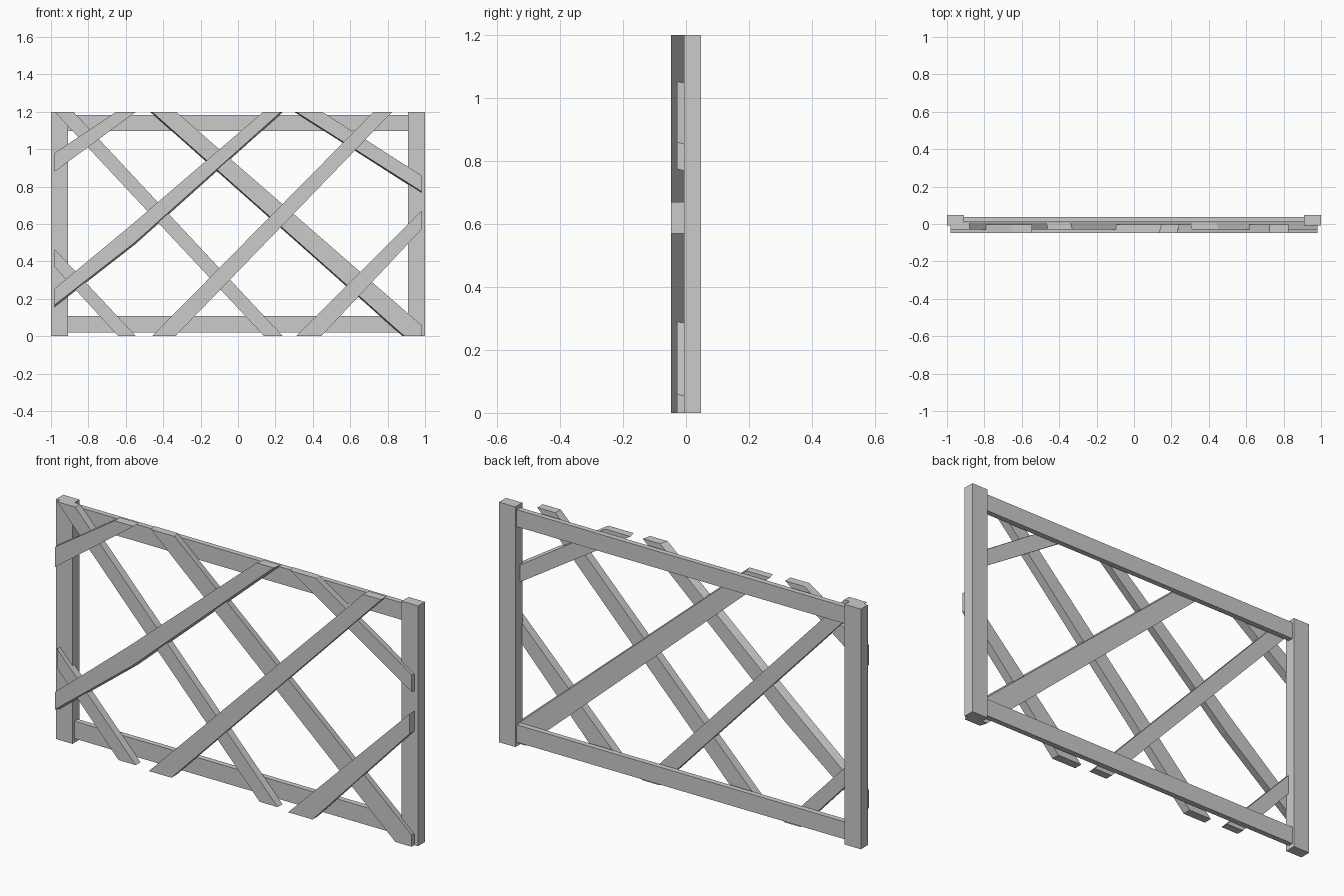
import bpy
import bmesh

cube = bpy.data.objects.get("Cube")
if cube:
    bpy.data.objects.remove(cube, do_unlink=True)

grey = bpy.data.materials.new("plain_grey")
grey.use_nodes = True
GREY = (0.6, 0.6, 0.6, 1)
grey.diffuse_color = GREY
grey.node_tree.nodes["Principled BSDF"].inputs["Base Color"].default_value = GREY

HEIGHT, SIDE = 1.2, 0.98   # slats are trimmed flush to these limits


def board(name, outline, y_front, y_back, skew=0.0):
    """Extrude an x-z outline in y; skew lowers the back so an edge tapers."""
    bm = bmesh.new()
    front = [bm.verts.new((x, y_front, z)) for x, z in outline]
    back = []
    for x, z in outline:
        trimmed = z in (0, HEIGHT)
        dx = skew if trimmed and x < SIDE else 0
        dz = 0 if trimmed else -abs(skew)
        back.append(bm.verts.new((x + dx, y_back, z + dz)))
    bm.faces.new(front)
    bm.faces.new(back[::-1])
    n = len(outline)
    for i in range(n):
        j = (i + 1) % n
        bm.faces.new((front[i], back[i], back[j], front[j]))
    bmesh.ops.recalc_face_normals(bm, faces=bm.faces)
    mesh = bpy.data.meshes.new(name)
    bm.to_mesh(mesh)
    bm.free()
    mesh.materials.append(grey)
    obj = bpy.data.objects.new(name, mesh)
    bpy.context.collection.objects.link(obj)


def rect(x0, x1, z0, z1):
    return [(x0, z0), (x1, z0), (x1, z1), (x0, z1)]


# Frame: two posts and two thinner rails between them
board("right_post", rect(-1, -0.91, 0, HEIGHT), -0.007, 0.048)
board("left_post", rect(0.91, 1, 0, HEIGHT), -0.007, 0.048)
board("bottom_rail", rect(-0.91, 0.91, 0.02, 0.107), 0.01, 0.037)
board("top_rail", rect(-0.91, 0.91, 1.097, 1.182), 0.01, 0.037)

# Rear layer: slats falling towards +x
falling = {
    "falling_slat_corner_low": ([(-SIDE, 0.465), (-SIDE, 0.37), (-0.64, 0), (-0.545, 0)], 0),
    "falling_slat_long": ([(-SIDE, HEIGHT), (0.14, 0), (0.24, 0), (-0.88, HEIGHT)], 0),
    "falling_slat_main": ([(-0.46, HEIGHT), (0.89, 0), (SIDE, 0), (SIDE, 0.06), (-0.33, HEIGHT)], -0.01),
    "falling_slat_corner_high": ([(0.31, HEIGHT), (SIDE, 0.775), (SIDE, 0.86), (0.45, HEIGHT)], -0.01),
}
for name, (outline, skew) in falling.items():
    board(name, outline, -0.029, 0.009, skew)

# Front layer: slats rising towards +x, one slightly warped
rising = {
    "rising_slat_corner_high": ([(-SIDE, 0.98), (-SIDE, 0.88), (-0.545, HEIGHT), (-0.65, HEIGHT)], 0),
    "rising_slat_warped": ([(-SIDE, 0.255), (-SIDE, 0.168), (-0.55, 0.503), (0.23, HEIGHT),
                            (0.135, HEIGHT), (-0.57, 0.595)], 0.012),
    "rising_slat_long": ([(-0.46, 0), (-0.335, 0), (0.825, HEIGHT), (0.725, HEIGHT)], 0),
    "rising_slat_corner_low": ([(0.31, 0), (0.445, 0), (SIDE, 0.57), (SIDE, 0.67)], 0),
}
for name, (outline, skew) in rising.items():
    board(name, outline, -0.047, -0.004, skew)
